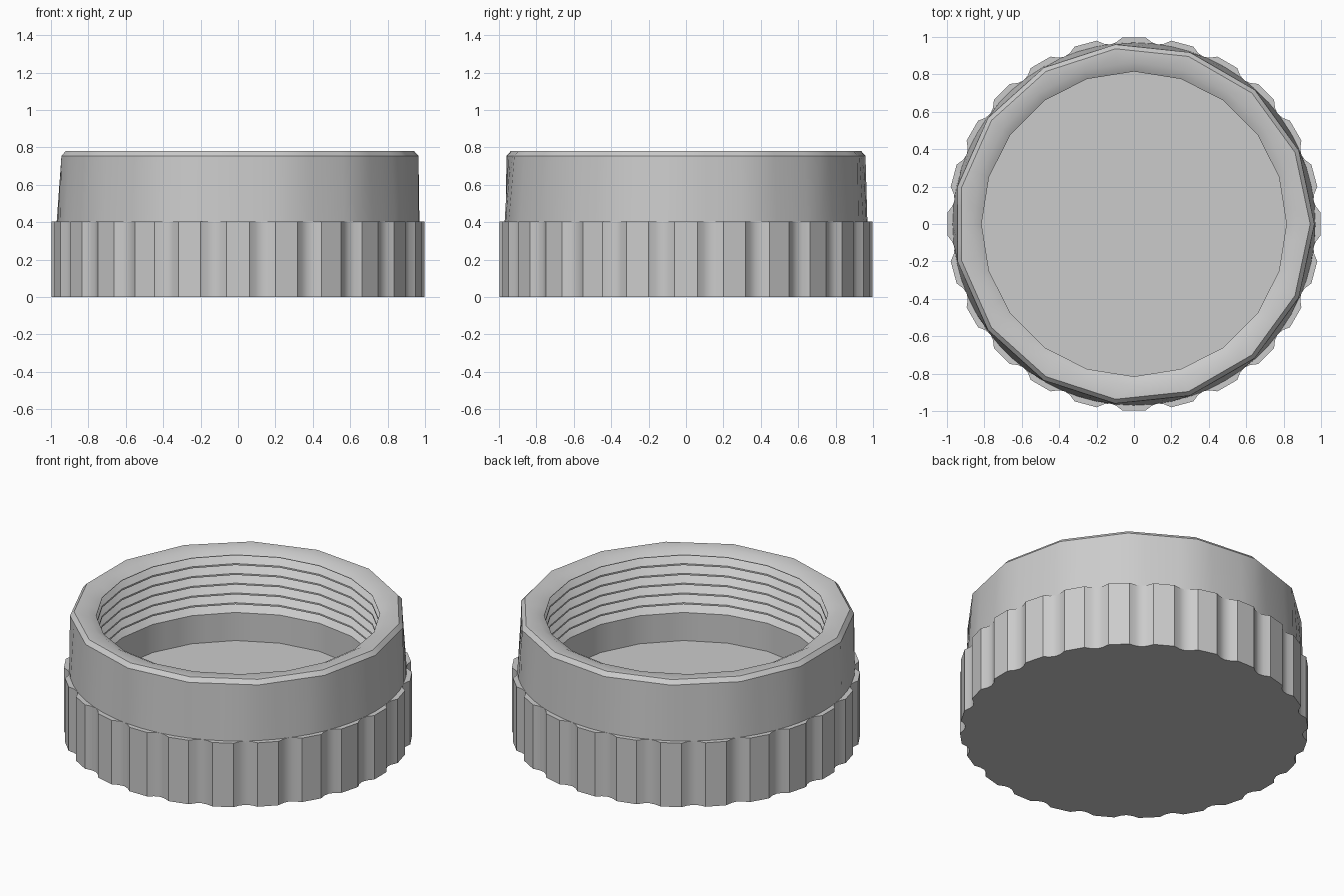
import bpy, bmesh
from math import sin, cos, tau, radians

old = bpy.data.objects.get("Cube")
if old:
    bpy.data.objects.remove(old)

grey = bpy.data.materials.new("plain_grey")
grey.use_nodes = True
colour = (0.6, 0.6, 0.6, 1)
grey.diffuse_color = colour
grey.node_tree.nodes["Principled BSDF"].inputs["Base Color"].default_value = colour

STEPS = 60    # samples shared by every ring
FLOOR = 0.21
LEDGE = 0.405
BORE = 0.815  # inner radius of well and thread


def finish(name, bm, angle):
    mesh = bpy.data.meshes.new(name)
    bm.to_mesh(mesh)
    bm.free()
    obj = bpy.data.objects.new(name, mesh)
    bpy.context.collection.objects.link(obj)
    mesh.materials.append(grey)
    bpy.ops.object.select_all(action='DESELECT')
    obj.select_set(True)
    bpy.context.view_layer.objects.active = obj
    bpy.ops.object.shade_smooth_by_angle(angle=radians(angle))


def ring(bm, radius, z, sides):
    """Points along the straight sides of a regular polygon."""
    verts, per = [], STEPS // sides
    for i in range(STEPS):
        side, t = divmod(i, per)
        a, b = (tau * (side + k) / sides for k in (0, 1))
        t /= per
        verts.append(bm.verts.new((radius * (cos(a) * (1 - t) + cos(b) * t),
                                   radius * (sin(a) * (1 - t) + sin(b) * t), z)))
    return verts


def bridge(bm, rings):
    """Skin neighbouring rings with quads."""
    for low, high in zip(rings, rings[1:]):
        n = len(low)
        for i in range(n):
            j = (i + 1) % n
            bm.faces.new((low[i], low[j], high[j], high[i]))


# Grip base: flat ribs with rounded grooves between them, and a narrow ledge
RIBS = 24
rib = [(-3.5, 1.0), (3.5, 1.0), (5.5, 0.977), (7.5, 0.968), (9.5, 0.977)]
bm = bmesh.new()
levels = []
for z, inset in ((0, 0), (LEDGE, 0), (LEDGE, 0.06)):
    levels.append([bm.verts.new(((r - inset) * cos(radians(d) + tau * k / RIBS),
                                 (r - inset) * sin(radians(d) + tau * k / RIBS), z))
                   for k in range(RIBS) for d, r in rib])
bridge(bm, levels)
bm.faces.new(levels[0][::-1])
finish("grip_base", bm, 28)

# Neck: round foot rising to a fifteen sided rim, then the lead-in chamfer
bm = bmesh.new()
profile = [(0.97, LEDGE - 0.01, STEPS), (0.965, 0.755, 15), (0.942, 0.78, 15),
           (0.865, 0.78, 20), (BORE, 0.753, 20)]
bridge(bm, [ring(bm, *p) for p in profile])
finish("neck", bm, 36)

# Inner well and thread: ridges with a narrow crest and an undercut, above a
# plain wall and floor
RIDGES, START, PITCH = 6, 0.378, 0.062
bm = bmesh.new()
wall = [(BORE, FLOOR)]
for k in range(RIDGES):
    z = START + PITCH * k
    wall += [(BORE, z + 0.01), (0.852, z + PITCH - 0.012), (BORE, z + PITCH)]
wall.append((BORE, 0.753))
rings = [ring(bm, r, z, 20) for r, z in wall]
bridge(bm, rings[::-1])
bm.faces.new(rings[0])
finish("threaded_well", bm, 30)
